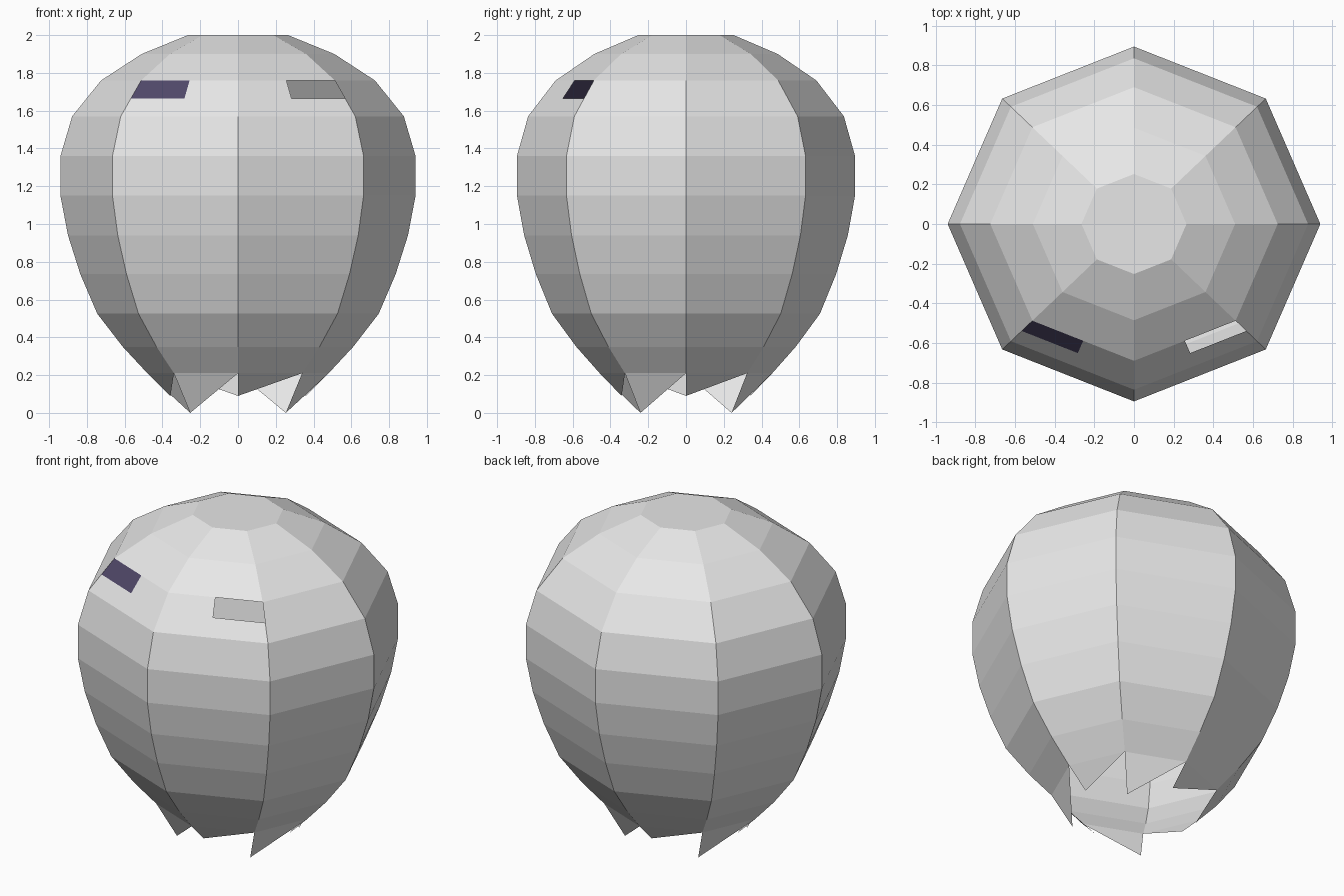
import bpy, bmesh, math

if "Cube" in bpy.data.objects:
    bpy.data.objects.remove(bpy.data.objects["Cube"])

SIDES = 8
DEPTH = 0.952  # slightly narrower front to back

# (radius, height) of each ring, from the jagged hem up to the crown
PROFILE = [(0.48, 0.21), (0.61, 0.35), (0.745, 0.525), (0.835, 0.735),
           (0.90, 0.94), (0.94, 1.15), (0.94, 1.36), (0.878, 1.57),
           (0.725, 1.76), (0.51, 1.90), (0.265, 2.0)]


def material(name, rgb):
    m = bpy.data.materials.new(name)
    m.diffuse_color = (*rgb, 1)
    m.use_nodes = True
    m.node_tree.nodes["Principled BSDF"].inputs["Base Color"].default_value = m.diffuse_color
    return m


def point(i, r, z):
    a = 2 * math.pi * i / SIDES
    return (r * math.cos(a), DEPTH * r * math.sin(a), z)


bm = bmesh.new()

# faceted open shell
rings = [[bm.verts.new(point(i, r, z)) for i in range(SIDES)] for r, z in PROFILE]
panels = {}
for j in range(len(rings) - 1):
    lo, hi = rings[j], rings[j + 1]
    for i in range(SIDES):
        k = (i + 1) % SIDES
        panels[i, j] = bm.faces.new((lo[i], lo[k], hi[k], hi[i]))
bm.faces.new(rings[-1])

# torn hem: one tooth under each side, alternately long and short
for i in range(SIDES):
    tip = bm.verts.new(point(i, 0.358, 0.0 if i % 2 else 0.09))
    bm.faces.new((rings[0][i], tip, rings[0][(i + 1) % SIDES]))


def corner_patch(panel, corner, across, below):
    """Cut out the quarter of a panel next to its upper outer corner."""
    centre = panel.calc_center_median()
    mids = []
    for other in (across, below):
        edge = bm.edges.get((corner, other))
        mids.append(bmesh.utils.edge_split(edge, corner, 0.5)[1])
    bmesh.utils.face_split(panel, mids[0], mids[1], coords=[centre])
    return next(f for f in corner.link_faces
                if mids[0] in f.verts and mids[1] in f.verts)


# eyes: a dark panel on the left, an open hole on the right
top, low = rings[8], rings[7]
left_eye = corner_patch(panels[5, 7], top[5], top[6], low[5])
left_eye.material_index = 1
right_eye = corner_patch(panels[6, 7], top[7], top[6], low[7])
bmesh.ops.delete(bm, geom=[right_eye], context='FACES_ONLY')

mesh = bpy.data.meshes.new("shell")
bm.to_mesh(mesh)
bm.free()
mesh.materials.append(material("pale grey", (0.8, 0.8, 0.8)))
mesh.materials.append(material("dark navy", (0.08, 0.065, 0.14)))
bpy.context.collection.objects.link(bpy.data.objects.new("shell", mesh))
